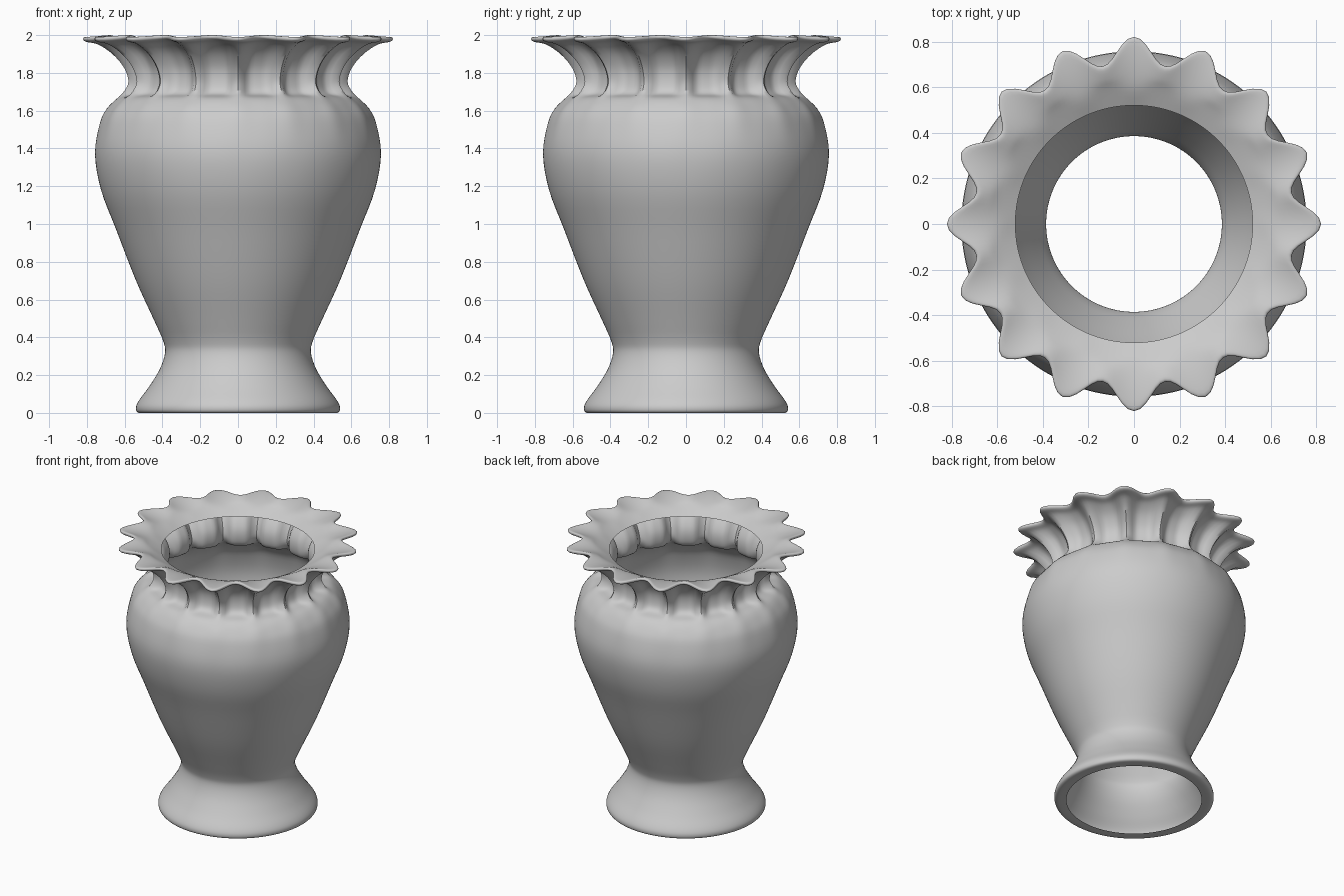
import bpy, bmesh, math

cube = bpy.data.objects.get("Cube")
if cube:
    bpy.data.objects.remove(cube, do_unlink=True)

PETALS = 16      # flutes around the neck
PER_PETAL = 12   # segments in each flute
STEPS = 4        # rings between profile points


def make_material(name, color):
    mat = bpy.data.materials.new(name)
    mat.use_nodes = True
    mat.diffuse_color = color
    mat.node_tree.nodes["Principled BSDF"].inputs["Base Color"].default_value = color
    return mat


def plain(r, z):
    """Round ring, the same at ridge and valley."""
    return (r, z, r, z, 2)


# Profile points: ridge radius, ridge z, valley radius, valley z, ridge sharpness
foot = [plain(.458, 0), plain(.525, 0), plain(.54, .025), plain(.525, .065),
        plain(.47, .14), plain(.413, .234), plain(.386, .32), plain(.397, .383)]
body = [plain(.444, .49), plain(.54, .70), plain(.645, .97), plain(.725, 1.18),
        plain(.757, 1.37), (.732, 1.53, .727, 1.53, 2)]
neck = [(.695, 1.61, .685, 1.61, 2), (.64, 1.665, .63, 1.665, 3),
        (.605, 1.70, .55, 1.69, 3), (.58, 1.755, .525, 1.74, 3),
        (.605, 1.83, .53, 1.82, 3), (.665, 1.90, .575, 1.90, 2.5),
        (.74, 1.95, .64, 1.955, 1.6)]
rim = [(.805, 1.965, .69, 1.975, 1.1), (.82, 1.98, .705, 1.99, 1.1),
       (.80, 1.99, .69, 2.0, 1.1)]
lining = [(.70, 1.982, .645, 1.985, 1.2), plain(.60, 1.96), plain(.52, 1.92)]
profile = foot + body + neck + rim + lining


def smooth_path(points, steps):
    """Catmull-Rom curve through the points."""
    pts = [points[0]] + points + [points[-1]]
    path = []
    for a, b, c, d in zip(pts, pts[1:], pts[2:], pts[3:]):
        for i in range(steps):
            t = i / steps
            path.append([q + t / 2 * (r - p + t * (2 * p - 5 * q + 4 * r - s
                         + t * (3 * (q - r) + s - p)))
                         for p, q, r, s in zip(a, b, c, d)])
    return path + [list(points[-1])]


# Fluted vase shell swept around the axis
bm = bmesh.new()
count = PETALS * PER_PETAL
rings = []
for ridge_r, ridge_z, valley_r, valley_z, sharp in smooth_path(profile, STEPS):
    ring = []
    for i in range(count):
        angle = math.tau * i / count
        w = (.5 + .5 * math.cos(PETALS * angle)) ** sharp
        r = valley_r + (ridge_r - valley_r) * w
        z = valley_z + (ridge_z - valley_z) * w
        ring.append(bm.verts.new((r * math.cos(angle), r * math.sin(angle), z)))
    rings.append(ring)
for low, high in zip(rings, rings[1:]):
    for i in range(count):
        j = (i + 1) % count
        bm.faces.new((low[i], low[j], high[j], high[i]))

mesh = bpy.data.meshes.new("vase")
bm.to_mesh(mesh)
bm.free()
vase = bpy.data.objects.new("vase", mesh)
bpy.context.collection.objects.link(vase)
mesh.materials.append(make_material("pale grey ceramic", (.6, .6, .6, 1)))

bpy.ops.object.select_all(action='DESELECT')
vase.select_set(True)
bpy.context.view_layer.objects.active = vase
bpy.ops.object.shade_smooth_by_angle(angle=math.radians(50))
